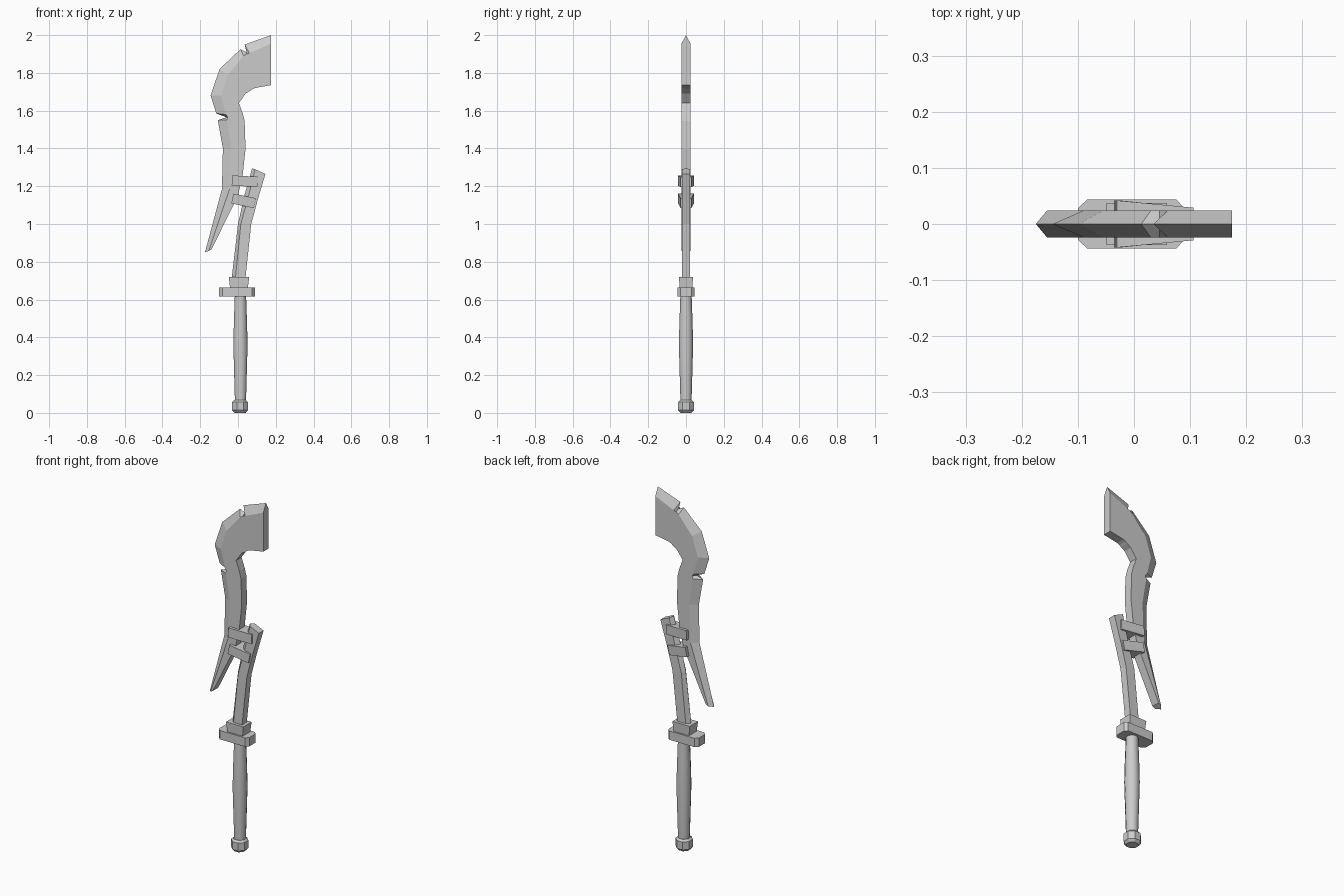
import bpy, math

if "Cube" in bpy.data.objects:
    bpy.data.objects.remove(bpy.data.objects["Cube"])


def make(name, verts, faces):
    me = bpy.data.meshes.new(name)
    me.from_pydata(verts, [], faces)
    ob = bpy.data.objects.new(name, me)
    bpy.context.collection.objects.link(ob)
    # consistent outward normals
    bpy.context.view_layer.objects.active = ob
    ob.select_set(True)
    bpy.ops.object.mode_set(mode='EDIT')
    bpy.ops.mesh.select_all(action='SELECT')
    bpy.ops.mesh.normals_make_consistent(inside=False)
    bpy.ops.object.mode_set(mode='OBJECT')
    ob.select_set(False)
    return ob


def loft(name, rings):
    n = len(rings[0])
    verts = [p for r in rings for p in r]
    faces = [(k * n + i, k * n + (i + 1) % n, (k + 1) * n + (i + 1) % n, (k + 1) * n + i)
             for k in range(len(rings) - 1) for i in range(n)]
    faces += [tuple(range(n)), tuple(range((len(rings) - 1) * n, len(rings) * n))]
    return make(name, verts, faces)


def blade(name, stations, t):
    # each station: sharp edge, bevel line, flat spine (x, z)
    return loft(name, [[(ex, 0, ez), (ix, -t, iz), (sx, -t, sz), (sx, t, sz), (ix, t, iz)]
                       for ex, ez, ix, iz, sx, sz in stations])


def turned(name, cx, profile, sides):
    step = 2 * math.pi / sides
    return loft(name, [[(cx + r * math.cos((i + .5) * step), r * math.sin((i + .5) * step), z)
                        for i in range(sides)] for r, z in profile])


# broken upper blade with two nicks in the cutting edge
blade("upper_blade", [
    (-.175, .85, -.155, .857, -.14, .865),
    (-.085, 1.185, -.045, 1.185, 0, 1.15),
    (-.083, 1.27, -.04, 1.27, .025, 1.26),
    (-.08, 1.40, -.035, 1.40, .04, 1.40),
    (-.107, 1.55, -.06, 1.55, .035, 1.545),
    (-.06, 1.565, -.055, 1.565, .03, 1.565),
    (-.115, 1.585, -.065, 1.58, .025, 1.585),
    (-.145, 1.68, -.09, 1.68, .005, 1.64),
    (-.098, 1.82, -.055, 1.79, .04, 1.69),
    (.013, 1.925, .03, 1.89, .065, 1.705),
    (.045, 1.91, .045, 1.90, .075, 1.713),
    (.035, 1.95, .06, 1.905, .09, 1.72),
    (.175, 2.0, .175, 1.955, .175, 1.735)], .024)

# lower blade stump
blade("lower_blade", [
    (-.035, .70, -.015, .70, .038, .70),
    (0, 1.0, .015, 1.0, .07, 1.0),
    (.035, 1.155, .055, 1.145, .105, 1.13),
    (.075, 1.295, .09, 1.29, .145, 1.265)], .021)

# straps binding the two pieces, thinner toward the right
for name, (l, zl), (r, zr), h in (("upper_strap", (-.032, 1.23), (.105, 1.223), .027),
                                  ("lower_strap", (-.03, 1.135), (.09, 1.11), .026)):
    s = (zr - zl) / (r - l)
    loft(name, [[(x - s * d, y, z + d) for y, d in ((-w, -h), (w, -h), (w, h), (-w, h))]
                for x, z, w in ((l, zl, .042), (r, zr, .029))])

# guard and collar
plan = [(-.1, -.028), (-.083, -.044), (.075, -.044), (.09, -.028),
        (.09, .028), (.075, .044), (-.083, .044), (-.1, .028)]
loft("guard", [[(x, y, z) for x, y in plan] for z in (.615, .665)])
loft("collar", [[(.005 + a * w, b * d, z) for a, b in ((-1, -1), (1, -1), (1, 1), (-1, 1))]
                for z, w, d in ((.66, .047, .034), (.72, .054, .037))])

# grip and pommel
grip = turned("grip", .013, [(.03, .05), (.033, .15), (.039, .36), (.036, .48), (.031, .62)], 12)
bpy.context.view_layer.objects.active = grip
grip.select_set(True)
bpy.ops.object.shade_smooth_by_angle(angle=math.radians(40))
turned("pommel", .011, [(.032, 0), (.045, .014), (.045, .058), (.034, .068)], 8)
